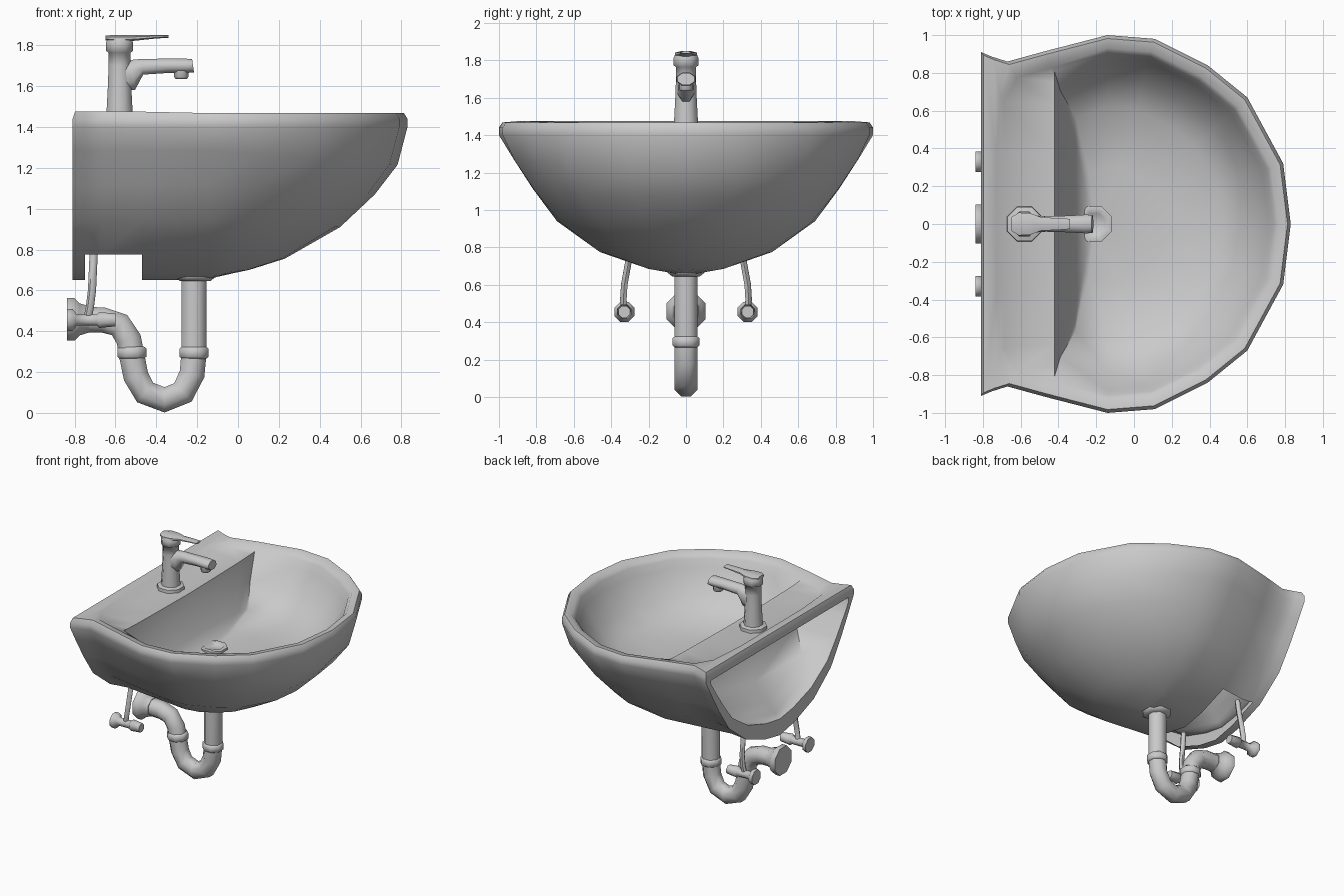
import bpy, bmesh, math
from mathutils import Vector

if "Cube" in bpy.data.objects:
    bpy.data.objects.remove(bpy.data.objects["Cube"])

grey = bpy.data.materials.new("light_grey")
grey.diffuse_color = (0.588, 0.588, 0.588, 1)
grey.use_nodes = True
grey.node_tree.nodes["Principled BSDF"].inputs["Base Color"].default_value = grey.diffuse_color


def finish(bm, name, angle=50):
    bmesh.ops.remove_doubles(bm, verts=bm.verts, dist=1e-4)
    bmesh.ops.recalc_face_normals(bm, faces=bm.faces)
    me = bpy.data.meshes.new(name)
    bm.to_mesh(me)
    bm.free()
    ob = bpy.data.objects.new(name, me)
    bpy.context.collection.objects.link(ob)
    me.materials.append(grey)
    bpy.ops.object.select_all(action='DESELECT')
    ob.select_set(True)
    bpy.context.view_layer.objects.active = ob
    bpy.ops.object.shade_smooth_by_angle(angle=math.radians(angle))
    return ob


def tube(name, path, sides=8, straight=False, angle=60):
    """Sweep an ellipse; path items are (x, y, z, half width along y, other half width)."""
    bm = bmesh.new()
    pts = [Vector(p[:3]) for p in path]
    rings = []
    for i, p in enumerate(path):
        a, b = (0, -1) if straight else (max(i - 1, 0), min(i + 1, len(path) - 1))
        t = (pts[b] - pts[a]).normalized()
        v = t.cross(Vector((0, 1, 0))).normalized()
        u = v.cross(t)
        ring = []
        for k in range(sides):
            w = 2 * math.pi * (k + 0.5) / sides
            ring.append(bm.verts.new(pts[i] + u * p[3] * math.cos(w) + v * p[-1] * math.sin(w)))
        rings.append(ring)
    for r0, r1 in zip(rings, rings[1:]):
        for k in range(sides):
            j = (k + 1) % sides
            bm.faces.new((r0[k], r0[j], r1[j], r1[k]))
    bm.faces.new(rings[0])
    bm.faces.new(rings[-1])
    return finish(bm, name, angle)


# ---- ceramic bowl: half is built and mirrored across y ----
bm = bmesh.new()
CX = -0.14


def face(*pts):
    for s in (1, -1):
        bm.faces.new([bm.verts.new((p[0], p[1] * s, p[2])) for p in pts])


def skin(cols, keep=lambda i, j: True):
    for i in range(len(cols) - 1):
        for j in range(len(cols[i]) - 1):
            if keep(i, j):
                face(cols[i][j], cols[i][j + 1], cols[i + 1][j + 1], cols[i + 1][j])


front = [(.83, 0), (.79, .32), (.60, .67), (.39, .84), (.11, .98), (-.14, 1.0)]
back = [(-.47, .915), (-.67, .86), (-.75, .885), (-.81, .91)]
# scale and height, for the nose and for the sides
nose = [(1, 1.44), (1, 1.40), (.95, 1.215), (.835, 1.07), (.66, .91), (.38, .755), (.2, .70), (0, .66)]
side = [(1, 1.44), (1, 1.40), (.93, 1.285), (.82, 1.115), (.69, .94), (.46, .775), (.2, .685), (0, .65)]


def column(x, y, k):
    mix = [(a[0] + (b[0] - a[0]) * k, a[1] + (b[1] - a[1]) * k) for a, b in zip(side, nose)]
    if x >= CX:
        return [(CX + s * (x - CX), s * y, z) for s, z in mix]
    return [(x, s * y, z) for s, z in mix]


# outer wall: fan at the front, straight sections at the back, opening underneath
cols = [column(x, y, max(0, (x - CX) / .97)) for x, y in front + back]
skin(cols, lambda i, j: not (i in (6, 7) and j >= 5))

# pocket in the back: wall rim, side walls, deck underside and sloping panel
rim_in = [(-.81, s * .91 * .93, 1.40 - (1.44 - z) * .79) for s, z in side]
deep = [(min(-.45, -.80 + .87 * (z - .77)), y * .985, z) for x, y, z in rim_in]
skin([cols[-1], rim_in, deep])
mid = lambda p: (p[0], 0, p[2])
loop = [cols[-1][0], rim_in[0]] + deep
for a, b in zip(loop, loop[1:]):
    face(a, b, mid(b), mid(a))

# rim, deck and basin rings: scale, back limit, front height, back height, dip at the middle
outline = front + back + [(-.81, 0)]
rear = [.95, .8, .45, 0]
specs = [(1, -.81, 1.44, 1.44, 0), (.982, -.80, 1.468, 1.475, 0), (.93, -.73, 1.46, 1.465, 0),
         (.905, -.69, 1.43, 1.445, .02), (.88, -.42, 1.37, 1.445, .02),
         (.77, -.39, 1.20, 1.25, -.08), (.62, -.31, 1.09, 1.11, -.05),
         (.3, -.26, 1.06, 1.07, 0)]
rings = []
for n, (s, xb, zf, zb, dip) in enumerate(specs):
    ring = []
    for i, (x, y) in enumerate(outline):
        px, py = max(CX + s * (x - CX), xb), y * s
        if n > 1 and i > 6:
            py = .9 * s * rear[i - 7]
        z = zf if i <= 5 else zb - dip * max(0, i - 6) / 4
        ring.append((px, py, z))
    rings.append(ring)
rings.append([(-.21, 0, 1.05)] * len(outline))
skin(rings)
bmesh.ops.remove_doubles(bm, verts=bm.verts, dist=1e-4)
bmesh.ops.dissolve_degenerate(bm, edges=bm.edges, dist=1e-4)
finish(bm, "basin", 62)


def lathe_z(name, x, rows):
    return tube(name, [(x, 0, z, r, r) for r, z in rows], straight=True)


def lathe_x(name, y, z, rows):
    return tube(name, [(x, y, z, r, r) for r, x in rows], straight=True)


# ---- drain and trap ----
lathe_z("drain_ring", -.21, [(.1, 1.03), (.1, 1.07), (.075, 1.075), (.06, 1.06)])
lathe_z("drain_flange", -.21, [(.08, .645), (.108, .665), (.108, .70)])
trap = [(-.215, .75), (-.215, .3), (-.225, .19), (-.27, .10), (-.36, .064), (-.455, .10),
        (-.50, .18), (-.52, .28), (-.535, .36), (-.58, .43), (-.66, .455), (-.80, .458)]
tube("trap_pipe", [(x, 0, z, .066, .067) for x, z in trap])
for n, x in (("front", -.215), ("rear", -.52)):
    lathe_z("trap_nut_" + n, x, [(.064, .265), (.077, .275), (.077, .315), (.064, .325)])
lathe_x("wall_flange", 0, .458, [(.112, -.838), (.112, -.80), (.085, -.775), (.07, -.73)])

# ---- supply valves and hoses ----
for name, k in (("right", -1), ("left", 1)):
    lathe_x("valve_" + name, .33 * k, .455,
            [(.058, -.838), (.058, -.81), (.03, -.79), (.03, -.69), (.042, -.68), (.034, -.60)])
    hose = [(-.735, .33, .47), (-.725, .335, .52), (-.715, .33, .60),
            (-.71, .31, .71), (-.705, .295, .82)]
    tube("supply_hose_" + name, [(x, q * k, z, .02, .02) for x, q, z in hose], sides=6)

# ---- tap ----
lathe_z("tap_body", -.58, [(.10, 1.42), (.098, 1.45), (.07, 1.458), (.062, 1.60), (.058, 1.70),
                           (.059, 1.765), (.071, 1.772), (.071, 1.815), (.06, 1.84)])
tube("tap_spout", [(-.56, 0, 1.65, .05, .08), (-.515, 0, 1.655, .048, .08),
                   (-.47, 0, 1.695, .044, .042), (-.34, 0, 1.70, .048, .038),
                   (-.25, 0, 1.70, .054, .038), (-.22, 0, 1.70, .05, .035)],
     straight=True)
lathe_z("tap_aerator", -.278, [(.03, 1.635), (.038, 1.645), (.038, 1.69)])
tube("tap_lever", [(-.648, 0, 1.836, .04, .014), (-.61, 0, 1.834, .065, .017),
                   (-.55, 0, 1.834, .062, .017), (-.49, 0, 1.837, .038, .014),
                   (-.40, 0, 1.842, .034, .009), (-.34, 0, 1.843, .029, .007)],
     straight=True)
